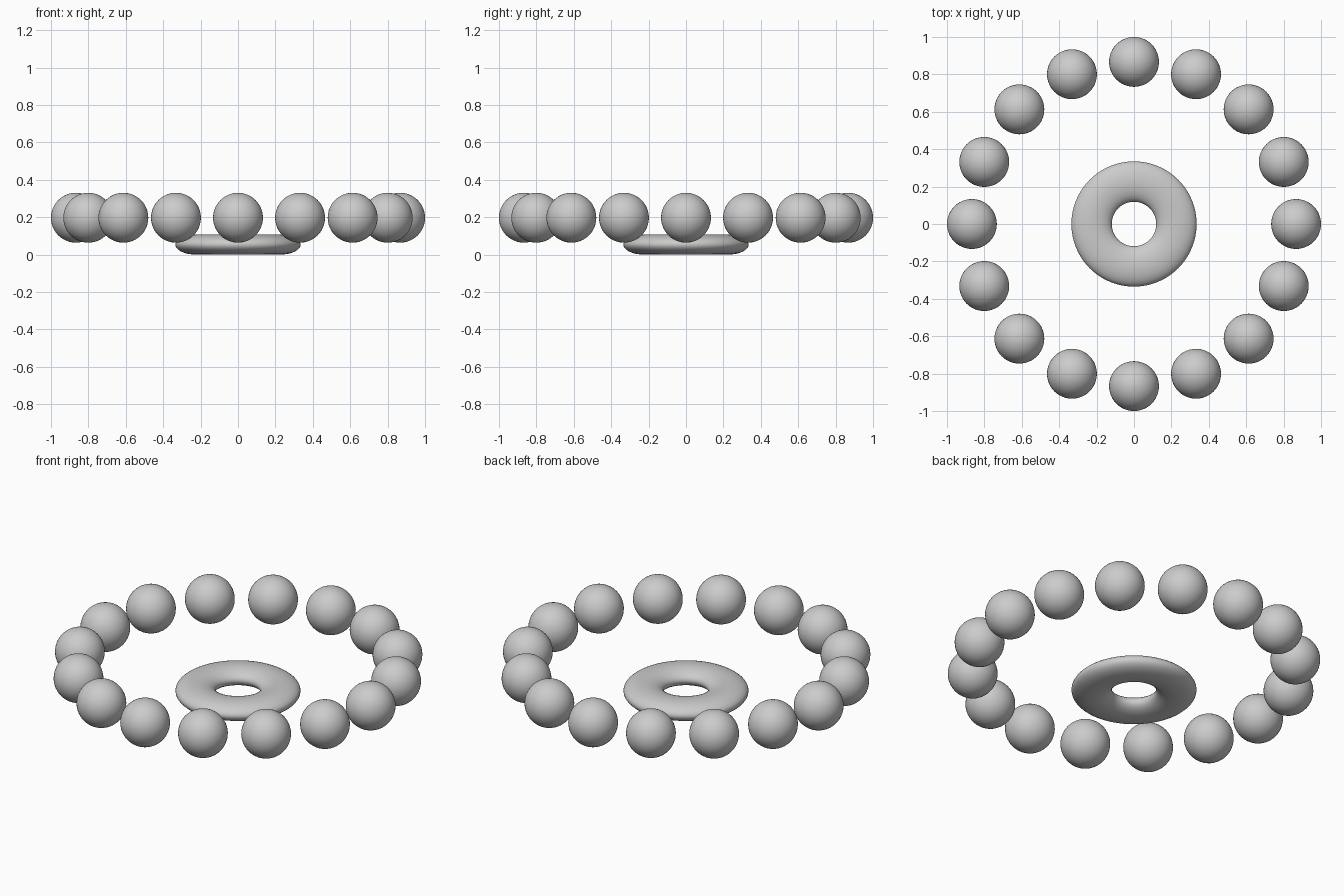
import bpy
from math import cos, sin, tau

if "Cube" in bpy.data.objects:
    bpy.data.objects.remove(bpy.data.objects["Cube"])

COUNT = 16
RING_RADIUS = 0.8667
BALL_RADIUS = 0.1333


def smooth(obj):
    for p in obj.data.polygons:
        p.use_smooth = True


# Flattened ring lying on the ground in the middle
bpy.ops.mesh.primitive_torus_add(major_segments=96, minor_segments=32,
                                 major_radius=0.2267, minor_radius=0.108,
                                 location=(0, 0, 0.0535))
ring = bpy.context.object
ring.name = "centre_ring"
ring.scale.z = 0.495
smooth(ring)

# Circle of floating balls sharing one mesh
bpy.ops.mesh.primitive_uv_sphere_add(segments=48, ring_count=24,
                                     radius=BALL_RADIUS,
                                     location=(RING_RADIUS, 0, 0.197))
ball = bpy.context.object
ball.name = "ball_01"
smooth(ball)
for i in range(1, COUNT):
    a = tau * i / COUNT
    copy = bpy.data.objects.new(f"ball_{i + 1:02d}", ball.data)
    copy.location = (RING_RADIUS * cos(a), RING_RADIUS * sin(a), 0.197)
    bpy.context.collection.objects.link(copy)
